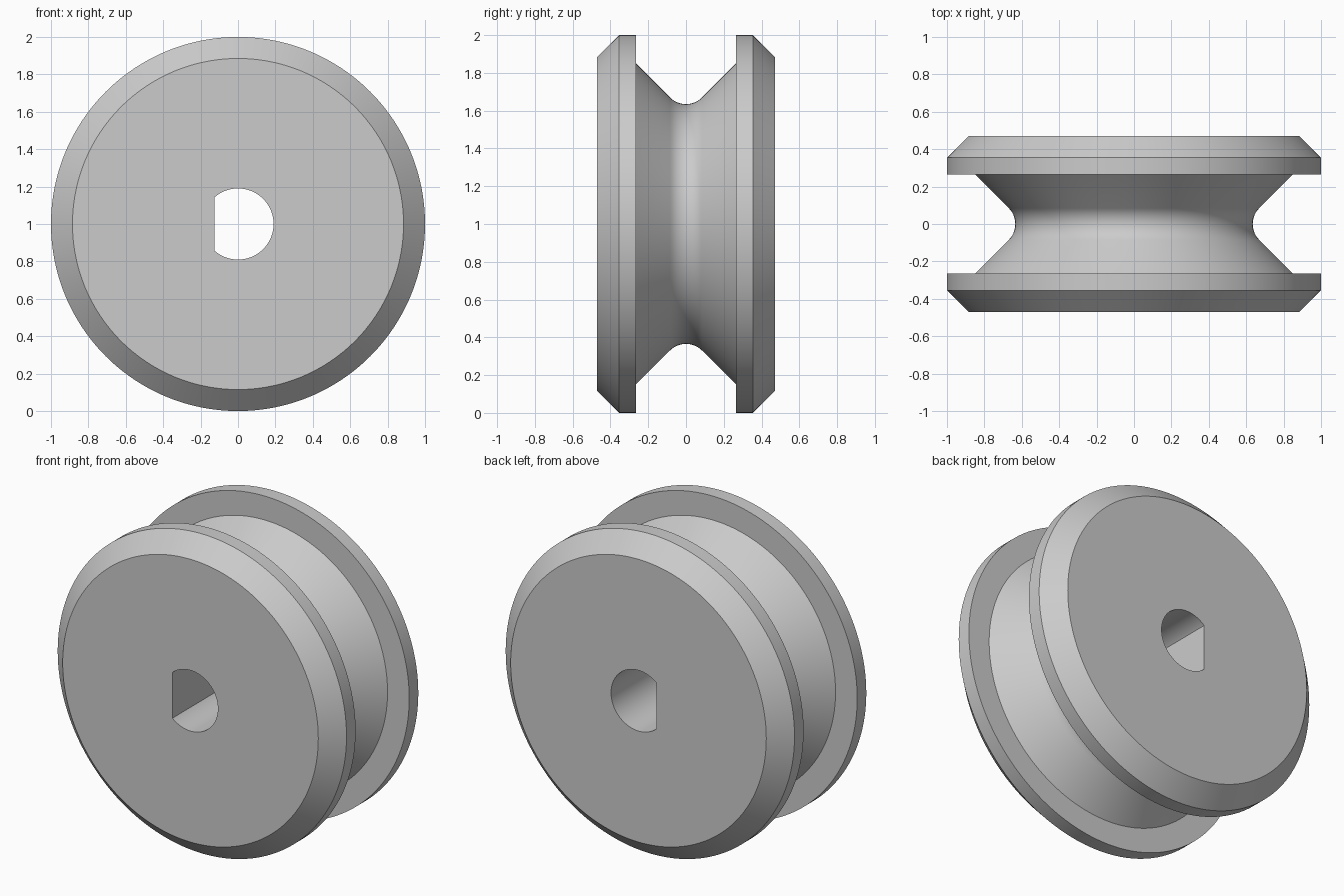
import bpy
import bmesh
from math import sin, cos, radians, tau

old = bpy.data.objects.get("Cube")
if old:
    bpy.data.objects.remove(old, do_unlink=True)

SEGMENTS = 192
BORE_R, FLAT_X = 0.19, -0.125
HALF_W, RIM_Y, WALL_Y = 0.47, 0.355, 0.265
FACE_R, WALL_R, FILLET = 0.885, 0.85, 0.12

# Plain grey finish
grey = bpy.data.materials.new("plain_grey")
grey.use_nodes = True
colour = (0.6, 0.6, 0.6, 1)
grey.diffuse_color = colour
grey.node_tree.nodes["Principled BSDF"].inputs["Base Color"].default_value = colour

# Half profile as (radius, y): bore, face, chamfer, rim, inner wall
flange = [(BORE_R, HALF_W), (FACE_R, HALF_W), (1, RIM_Y), (1, WALL_Y), (WALL_R, WALL_Y)]

# Rounded bottom of the 45 degree groove
centre_r = WALL_R - WALL_Y + FILLET * 2 ** 0.5
groove = []
for i in range(13):
    a = radians(45 - 7.5 * i)
    groove.append((centre_r - FILLET * cos(a), FILLET * sin(a)))

profile = flange + groove + [(r, -y) for r, y in reversed(flange)]

# Revolve about the y axis, flattening one side of the bore
bm = bmesh.new()
rings = []
for s in range(SEGMENTS):
    a = tau * s / SEGMENTS
    ring = []
    for r, y in profile:
        x = r * cos(a)
        if r == BORE_R:
            x = max(x, FLAT_X)
        ring.append(bm.verts.new((x, y, 1 + r * sin(a))))
    rings.append(ring)
count = len(profile)
for s in range(SEGMENTS):
    a, b = rings[s], rings[(s + 1) % SEGMENTS]
    for i in range(count):
        j = (i + 1) % count
        bm.faces.new((a[i], a[j], b[j], b[i]))
bmesh.ops.recalc_face_normals(bm, faces=bm.faces)

mesh = bpy.data.meshes.new("grooved_wheel")
bm.to_mesh(mesh)
bm.free()
mesh.materials.append(grey)
wheel = bpy.data.objects.new("grooved_wheel", mesh)
bpy.context.collection.objects.link(wheel)

# Smooth round surfaces, crisp rims
bpy.ops.object.select_all(action='DESELECT')
wheel.select_set(True)
bpy.context.view_layer.objects.active = wheel
bpy.ops.object.shade_smooth_by_angle(angle=radians(30))
